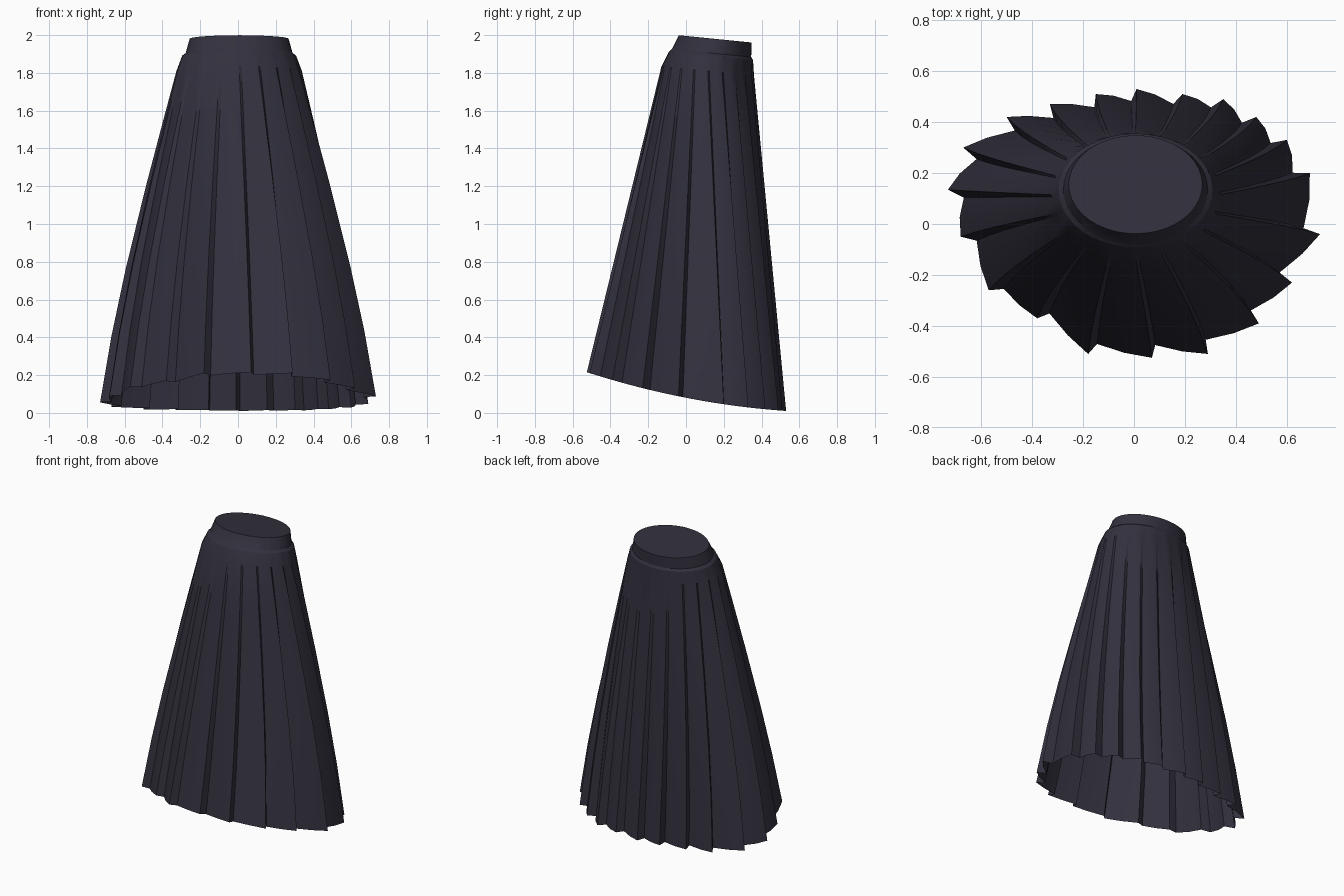
import bpy, bmesh
from math import sin, cos, radians
from mathutils import Vector

cube = bpy.data.objects.get("Cube")
if cube:
    bpy.data.objects.remove(cube, do_unlink=True)

# Fabric colour
fabric = bpy.data.materials.new("dark slate fabric")
fabric.use_nodes = True
colour = (0.032, 0.030, 0.047, 1)
fabric.diffuse_color = colour
bsdf = fabric.node_tree.nodes["Principled BSDF"]
bsdf.inputs["Base Color"].default_value = colour
bsdf.inputs["Roughness"].default_value = 0.8

# Outer corner of each pleat at the hem, counterclockwise from the front
TIPS = [(.07, -.525), (.29, -.51), (.49, -.39), (.62, -.23), (.73, -.04),
        (.69, .20), (.60, .33), (.48, .42), (.35, .49), (.19, .51),
        (.01, .53), (-.15, .51), (-.33, .47), (-.50, .42), (-.67, .30),
        (-.73, .135), (-.68, -.05), (-.57, -.26), (-.38, -.37), (-.18, -.51)]
COUNT = len(TIPS)
STEP = 360 / COUNT


def ellipse(angle, cy, rx, ry, z):
    """Point on a waist ring, which dips towards the back."""
    a = radians(angle)
    y = cy + ry * sin(a)
    return Vector((0.006 + rx * cos(a), y, z - 0.1 * (y - cy)))


def ring(cy, rx, ry, z, fold=1.0):
    """Corner, fold and panel centre of every pleat around the waist."""
    points = []
    for k in range(COUNT):
        a = -90 + k * STEP
        points += [ellipse(a, cy, rx, ry, z),
                   ellipse(a + 2, cy, rx * fold, ry * fold, z),
                   ellipse(a + 10, cy, rx, ry, z)]
    return points


def hem():
    """Sawtooth hem, higher at the front than at the back."""
    points = []
    for k in range(COUNT):
        tip = Vector(TIPS[k])
        after = Vector(TIPS[(k + 1) % COUNT])
        along = Vector((-tip.y, tip.x)).normalized()
        valley = tip * 0.91 + along * 0.02
        middle = (valley + after) * 0.5 * 1.015
        points += [Vector((p.x, p.y, 0.08 - 0.195 * p.y + 0.12 * p.y ** 2))
                   for p in (tip, valley, middle)]
    return points


def loft(name, rings, cap=False):
    """Bridge rings of points into one surface."""
    bm = bmesh.new()
    rows = [[bm.verts.new(p) for p in r] for r in rings]
    n = len(rows[0])
    for upper, lower in zip(rows, rows[1:]):
        for i in range(n):
            j = (i + 1) % n
            bm.faces.new((upper[i], lower[i], lower[j], upper[j]))
    if cap:
        bm.faces.new(rows[0])
    mesh = bpy.data.meshes.new(name)
    bm.to_mesh(mesh)
    bm.free()
    mesh.materials.append(fabric)
    obj = bpy.data.objects.new(name, mesh)
    bpy.context.collection.objects.link(obj)
    bpy.ops.object.select_all(action='DESELECT')
    obj.select_set(True)
    bpy.context.view_layer.objects.active = obj
    bpy.ops.object.shade_smooth_by_angle(angle=radians(25))
    return obj


# Waistband with closed top
band_bottom = ring(.135, .283, .21, 1.905)
yoke_top = ring(.1325, .302, .2225, 1.89)
loft("waistband", [ring(.155, .262, .193, 1.98), band_bottom, yoke_top], cap=True)

# Yoke and pleats flaring down to the hem, slightly bowed at the sides
pleat_top = ring(.115, .332, .245, 1.81, fold=0.985)
rows = [yoke_top]
bottom = hem()
for t in (0, .15, .35, .6, .8, 1):
    row = []
    for a, b in zip(pleat_top, bottom):
        p = a.lerp(b, t)
        p.x *= 1 + 0.2 * t * (1 - t)
        row.append(p)
    rows.append(row)
loft("pleated_skirt", rows)
